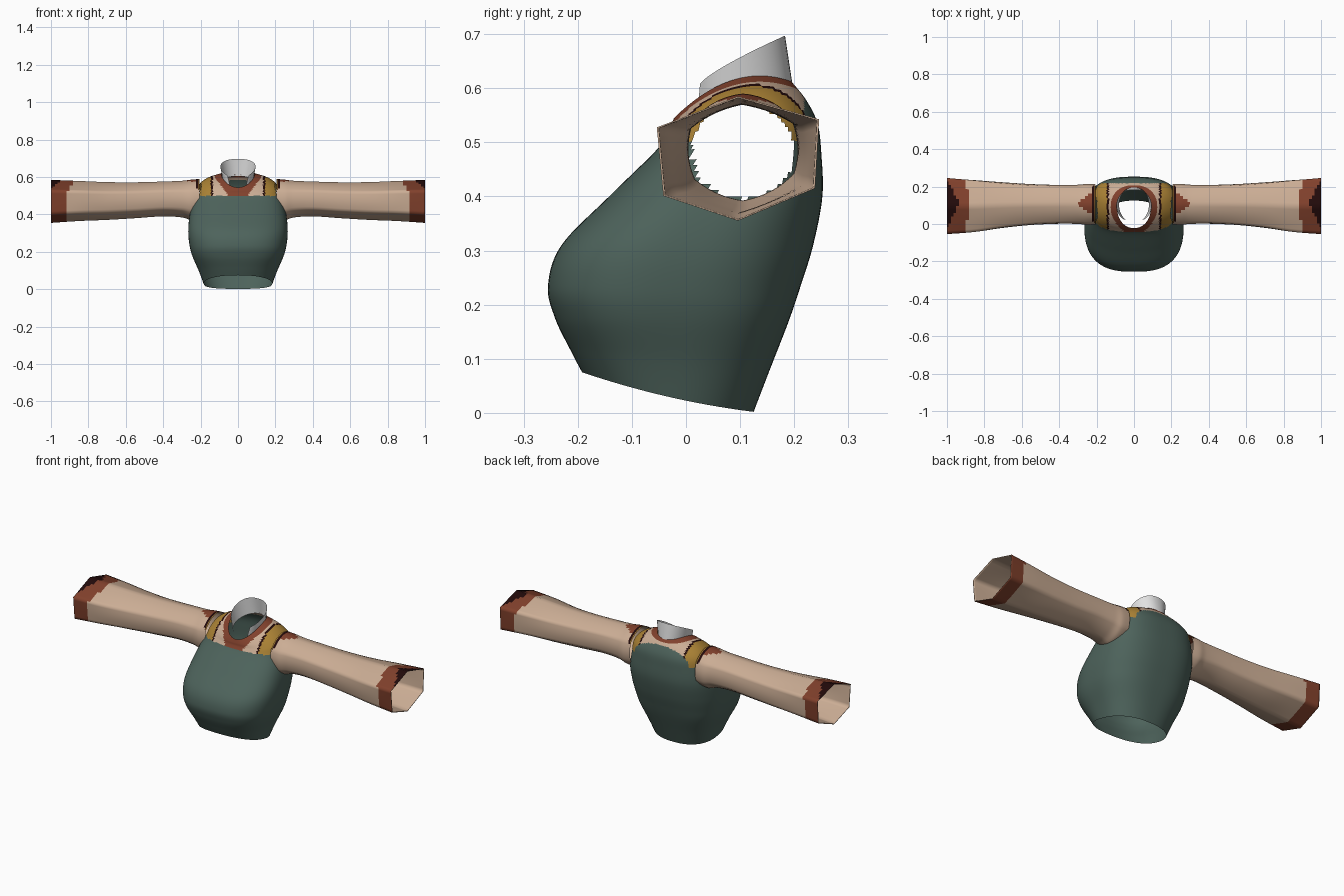
import bpy, bmesh, math
from mathutils import Vector

if "Cube" in bpy.data.objects:
    bpy.data.objects.remove(bpy.data.objects["Cube"])

COLOURS = {"teal": (0.075, 0.125, 0.106), "tan": (0.60, 0.42, 0.30),
           "rust": (0.22, 0.052, 0.025), "gold": (0.40, 0.22, 0.035),
           "dark_maroon": (0.016, 0.003, 0.003), "white": (0.75, 0.75, 0.75)}
NAMES = list(COLOURS)
TEAL, TAN, RUST, GOLD, DARK, WHITE = range(6)
for n, c in COLOURS.items():
    bpy.data.materials.new(n).diffuse_color = (*c, 1)


def spline(keys, steps):
    """Smoothly fill in between rows of numbers."""
    rows = []
    for i in range(len(keys) - 1):
        a, b, c, d = (keys[max(0, min(len(keys) - 1, i + k))] for k in (-1, 0, 1, 2))
        for s in range(steps):
            t = s / steps
            rows.append([0.5 * (2 * q + (r - p) * t + (2 * p - 5 * q + 4 * r - w) * t * t
                                + (3 * q - p - 3 * r + w) * t ** 3)
                         for p, q, r, w in zip(a, b, c, d)])
    return rows + [list(keys[-1])]


def loft(name, rings, rule, closed=True, drop=None):
    """Skin rings of points; rule(centre, ring) gives the colour, drop() opens holes."""
    bm = bmesh.new()
    vs = [[bm.verts.new(p) for p in r] for r in rings]
    n = len(rings[0])
    for i in range(len(rings) - 1):
        for j in range(n if closed else n - 1):
            k = (j + 1) % n
            f = bm.faces.new((vs[i][j], vs[i][k], vs[i + 1][k], vs[i + 1][j]))
            c = f.calc_center_median()
            if drop and drop(c):
                bm.faces.remove(f)
                continue
            f.material_index = rule(c, i)
            f.smooth = True
    bmesh.ops.delete(bm, geom=[v for v in bm.verts if not v.link_faces], context='VERTS')
    bmesh.ops.recalc_face_normals(bm, faces=bm.faces)
    me = bpy.data.meshes.new(name)
    bm.to_mesh(me)
    bm.free()
    for m in NAMES:
        me.materials.append(bpy.data.materials[m])
    ob = bpy.data.objects.new(name, me)
    bpy.context.collection.objects.link(ob)
    return ob


def power(v, p):
    return math.copysign(abs(v) ** p, v)


# Torso: half width, front y, back y, front z, side z, back z, corner power
TORSO = [(.183, -.192, .125, .075, .030, .002, .85),
         (.208, -.213, .155, .115, .095, .080, .80),
         (.243, -.242, .190, .175, .175, .170, .75),
         (.259, -.255, .212, .235, .235, .235, .75),
         (.266, -.230, .235, .310, .310, .310, .75),
         (.258, -.142, .252, .400, .400, .400, .75),
         (.236, -.060, .250, .480, .490, .480, .75),
         (.215, -.036, .243, .510, .552, .535, .75),
         (.165, -.030, .222, .527, .592, .578, .80),
         (.090, -.022, .195, .545, .615, .612, .95)]
STEPS, AROUND = 8, 120


def torso_ring(w, yf, yb, zf, zs, zb, p):
    pts = []
    for j in range(AROUND):
        a = math.tau * j / AROUND
        s = power(math.sin(a), p)
        z = zs + (zb - zf) / 2 * s + ((zb + zf) / 2 - zs) * s * s
        pts.append(Vector((w * power(math.cos(a), p), (yf + yb) / 2 + s * (yb - yf) / 2, z)))
    return pts


def strap_colour(x):
    if .145 < x < .210:
        return GOLD
    return DARK if .135 < x < .222 else TAN


def torso_rule(c, i):
    x = abs(c.x)
    if i >= 8.5 * STEPS:                                   # neckband
        return RUST
    if c.y < .08 and c.z > .5 and x < .05 + (c.z - .5) * .75:   # front of neckband
        return RUST
    if c.z < .5 or c.y > .218:                             # bib and back
        return TEAL
    return strap_colour(x)


def armhole(c):
    return abs(c.x) > .19 and ((c.y - .105) / .095) ** 2 + ((c.z - .482) / .088) ** 2 < 1


loft("torso", [torso_ring(*r) for r in spline(TORSO, STEPS)], torso_rule, drop=armhole)

# Sleeves: x, centre y, centre z, y radius, z radius, roundness
SLEEVE = [(.205, .105, .482, .108, .108, .8),
          (.250, .105, .478, .111, .108, .8),
          (.300, .105, .482, .106, .098, .7),
          (.400, .105, .483, .105, .093, .6),
          (.550, .104, .476, .111, .096, .5),
          (.700, .101, .472, .124, .101, .4),
          (.850, .096, .472, .141, .107, .2),
          (1.00, .096, .470, .150, .115, .0)]
HEX = [Vector(p) for p in ((-1, .5), (0, 1), (1, .63), (.95, -.48), (0, -1), (-.92, -.6))]


def sleeve_ring(side, x, yc, zc, ry, rz, rnd, scale=1):
    pts = []
    for j in range(6):
        for k in range(8):
            h = HEX[j].lerp(HEX[(j + 1) % 6], k / 8)
            h = h.lerp(h.normalized(), rnd) * scale
            pts.append(Vector((side * x, yc + h.x * ry, zc + h.y * rz)))
    return pts


rows = spline(SLEEVE, 10)


def sleeve_rule(c, i):
    x, off = abs(c.x), abs(c.y - .11)
    if i >= len(rows) - 1:                                 # lining
        return TAN
    if c.z > .535:
        if x > .935 + off * .5:                            # cuff shadow patch
            return DARK
        if x < .222 and off < .105:                        # strap edge
            return strap_colour(x)
        if x < .30 and off < .055 * (.31 - x) / .08:       # shoulder patch
            return RUST
    return RUST if x > .925 - max(0, c.z - .5) * .6 else TAN


for side, name in ((-1, "left_sleeve"), (1, "right_sleeve")):
    rings = [sleeve_ring(side, *r) for r in rows]
    rings += [sleeve_ring(side, *r, scale=.975) for r in reversed(rows[20:])]
    loft(name, rings, sleeve_rule)

# Collar: standing band, open at the front
bottom, top = [], []
for j in range(41):
    a = math.radians(-58 + 296 * j / 40)
    s, c = math.sin(a), math.cos(a)
    t = (s + .85) / 1.85
    bottom.append(Vector((.080 * c, .102 + .095 * s, .555 + .05 * t)))
    top.append(Vector((.094 * power(c, .8), .098 + .085 * s, .608 + .089 * t ** .8)))
loft("collar", [bottom, top], lambda c, i: WHITE, closed=False)

for m in bpy.data.materials:
    if m.users and not m.is_grease_pencil:
        m.use_nodes = True
        m.node_tree.nodes["Principled BSDF"].inputs["Base Color"].default_value = m.diffuse_color
